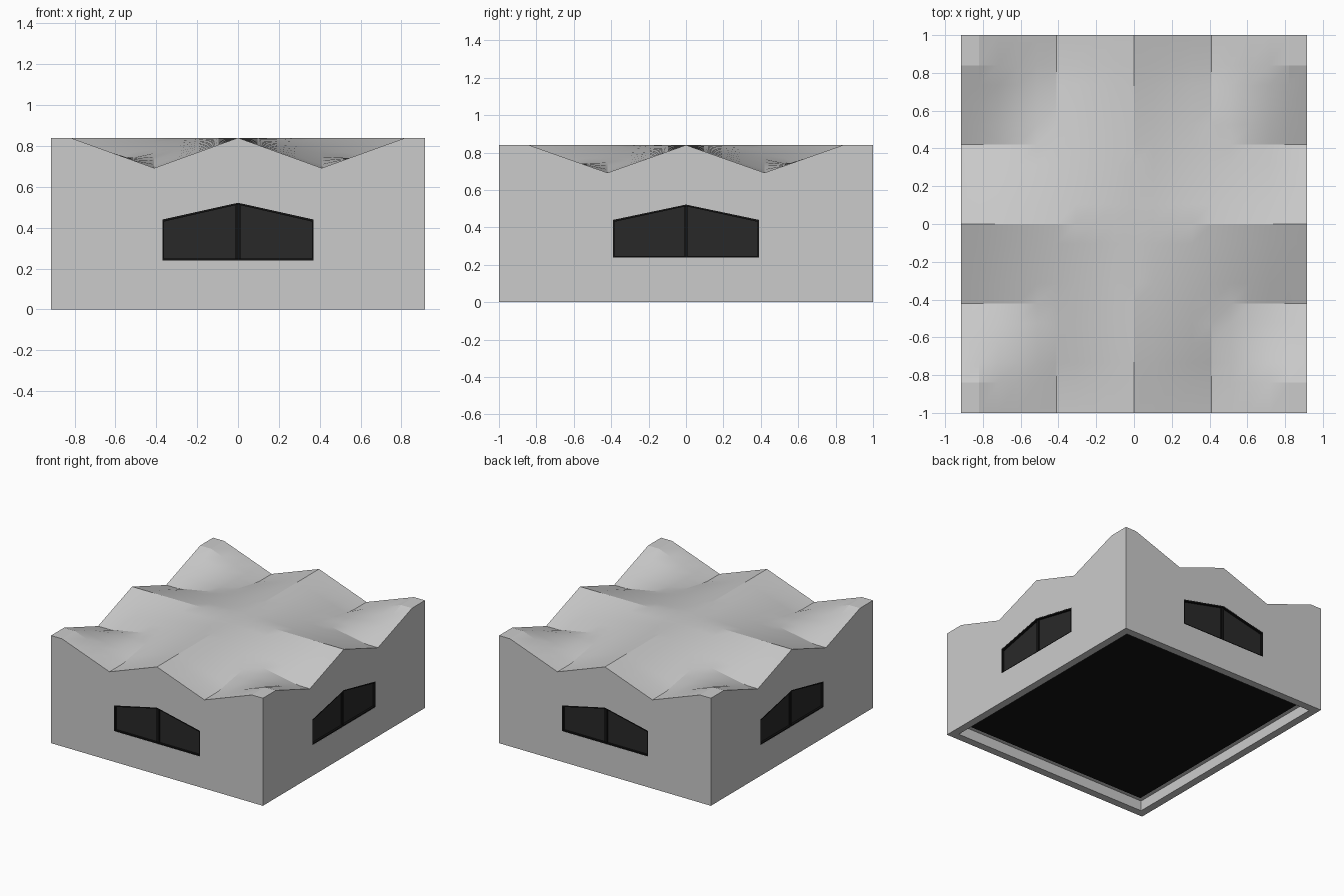
import bpy, bmesh, math
from mathutils import Matrix

if "Cube" in bpy.data.objects:
    bpy.data.objects.remove(bpy.data.objects["Cube"])

HX, HY, TOP, MID, LOW = 0.915, 1.0, 0.84, 0.765, 0.692
RX, RY = 0.82, 0.84          # extent of the folded roof field
SUB = 4                      # subdivisions of each twisted roof panel


def material(name, c):
    m = bpy.data.materials.new(name)
    m.diffuse_color = (c, c, c, 1)
    m.use_nodes = True
    m.node_tree.nodes["Principled BSDF"].inputs["Base Color"].default_value = m.diffuse_color
    return m


dark = material("dark_glass", 0.022)
black = material("black_trim", 0.006)


def make(name, bm, mat=None):
    bmesh.ops.recalc_face_normals(bm, faces=bm.faces)
    me = bpy.data.meshes.new(name)
    bm.to_mesh(me)
    bm.free()
    ob = bpy.data.objects.new(name, me)
    bpy.context.collection.objects.link(ob)
    if mat:
        me.materials.append(mat)
    return ob


def box(name, size, loc, mat=None):
    bm = bmesh.new()
    bmesh.ops.create_cube(bm, size=1, matrix=Matrix.Translation(loc) @ Matrix.Diagonal((*size, 1)))
    return make(name, bm, mat)


def prism(name, profile, y0, y1, turn, mat=None):
    # outline in x,z pushed along y, then turned to one of the four sides
    bm = bmesh.new()
    f = bm.faces.new([bm.verts.new((x, y0, z)) for x, z in profile])
    r = bmesh.ops.extrude_face_region(bm, geom=[f])
    bmesh.ops.translate(bm, vec=(0, y1 - y0, 0),
                        verts=[v for v in r["geom"] if isinstance(v, bmesh.types.BMVert)])
    bmesh.ops.rotate(bm, verts=bm.verts, matrix=Matrix.Rotation(turn, 3, 'Z'))
    return make(name, bm, mat)


def cut(ob, cutter):
    m = ob.modifiers.new("cut", 'BOOLEAN')
    m.operation, m.object, m.solver = 'DIFFERENCE', cutter, 'EXACT'
    bpy.context.view_layer.objects.active = ob
    bpy.ops.object.modifier_apply(modifier=m.name)
    bpy.data.objects.remove(cutter, do_unlink=True)


def coords(half, field):
    pts = [i * field / (2 * SUB) for i in range(-2 * SUB, 2 * SUB + 1)]
    return [-half] + pts + [half]


def height(x, y):
    # bilinear height between ridges (even nodes) and valleys (odd nodes)
    u, v = min(abs(x) / RX, 1) * 2, min(abs(y) / RY, 1) * 2

    def node(i, j):
        if i % 2 and j % 2:
            return MID
        return LOW if (i % 2 and j == 2) or (j % 2 and i == 2) else TOP
    i, j = min(int(u + 1e-6), 1), min(int(v + 1e-6), 1)
    a, b = u - i, v - j
    return ((1 - a) * (1 - b) * node(i, j) + a * (1 - b) * node(i + 1, j)
            + (1 - a) * b * node(i, j + 1) + a * b * node(i + 1, j + 1))


# body: folded roof surface, four walls and a base
bm = bmesh.new()
xs, ys = coords(HX, RX), coords(HY, RY)
g = [[bm.verts.new((x, y, height(x, y))) for y in ys] for x in xs]
for i in range(len(xs) - 1):
    for j in range(len(ys) - 1):
        bm.faces.new((g[i][j], g[i + 1][j], g[i + 1][j + 1], g[i][j + 1]))
c = [bm.verts.new((sx * HX, sy * HY, 0)) for sx, sy in ((-1, -1), (1, -1), (1, 1), (-1, 1))]
bm.faces.new(c)
for edge, a, b in (([r[0] for r in g], c[0], c[1]), (g[-1], c[1], c[2]),
                   ([r[-1] for r in g][::-1], c[2], c[3]), (g[0][::-1], c[3], c[0])):
    bm.faces.new(list(edge) + [b, a])
body = make("body_with_folded_roof", bm)

# hollow underside with a dark panel
cut(body, box("underside_cutter", (2 * HX - 0.12, 2 * HY - 0.12, 0.16), (0, 0, 0)))
box("underside_panel", (2 * HX - 0.2, 2 * HY - 0.2, 0.02), (0, 0, 0.082), black)

# gabled windows on all four sides
for k, side in enumerate(("front", "right", "back", "left")):
    w, d = (0.37, HY) if k % 2 == 0 else (0.39, HX)
    turn = k * math.pi / 2
    outline = [(-w, 0.24), (w, 0.24), (w, 0.44), (0, 0.522), (-w, 0.44)]
    cut(body, prism("window_cutter", outline, -d - 0.1, -d + 0.03, turn))
    prism(side + "_window_glass", outline, -d + 0.018, -d + 0.031, turn, dark)
    prism(side + "_window_post", [(-0.012, 0.241), (0.012, 0.241), (0.012, 0.516), (-0.012, 0.516)],
          -d + 0.01, -d + 0.02, turn, black)
    # slim black frame lining the opening
    t = 0.008
    inner = [(-w + t, 0.24 + t), (w - t, 0.24 + t), (w - t, 0.438 - t), (0, 0.521 - t), (-w + t, 0.438 - t)]
    frame = prism(side + "_window_frame", outline, -d + 0.001, -d + 0.02, turn, black)
    cut(frame, prism("frame_cutter", inner, -d - 0.1, -d + 0.1, turn))

bpy.ops.object.select_all(action='DESELECT')
body.select_set(True)
bpy.context.view_layer.objects.active = body
bpy.ops.object.shade_smooth_by_angle(angle=math.radians(15))
